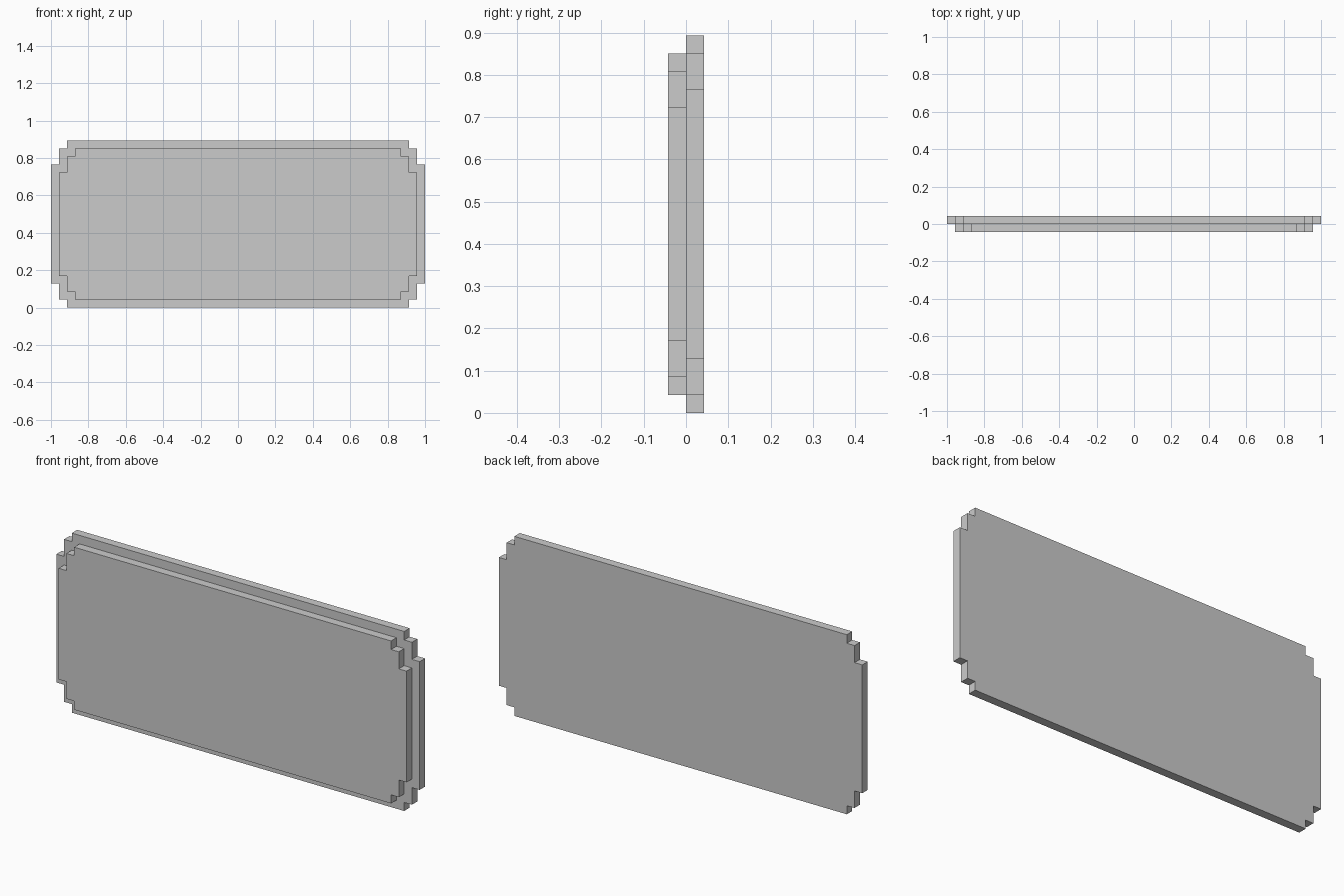
import bpy, bmesh

if "Cube" in bpy.data.objects:
    bpy.data.objects.remove(bpy.data.objects["Cube"])

U = 2 / 47          # one step of the notched corners
MID_Z = 10.5 * U    # panel centre height


def stepped_panel(name, half_w, half_h, y0, y1):
    # One corner quarter of the outline, two stair steps
    q = [(half_w, half_h - 3 * U), (half_w - U, half_h - 3 * U),
         (half_w - U, half_h - U), (half_w - 2 * U, half_h - U),
         (half_w - 2 * U, half_h)]
    # Mirror the quarter round all four corners
    outline = (q + [(-x, z) for x, z in reversed(q)]
               + [(-x, -z) for x, z in q]
               + [(x, -z) for x, z in reversed(q)])
    bm = bmesh.new()
    face = bm.faces.new([bm.verts.new((x, y0, z + MID_Z)) for x, z in outline])
    ext = bmesh.ops.extrude_face_region(bm, geom=[face], use_keep_orig=True)
    moved = [g for g in ext["geom"] if isinstance(g, bmesh.types.BMVert)]
    bmesh.ops.translate(bm, verts=moved, vec=(0, y1 - y0, 0))
    bmesh.ops.recalc_face_normals(bm, faces=bm.faces)
    mesh = bpy.data.meshes.new(name)
    bm.to_mesh(mesh)
    bm.free()
    obj = bpy.data.objects.new(name, mesh)
    bpy.context.collection.objects.link(obj)
    return obj


# Larger back board and the smaller raised board in front of it
stepped_panel("back_panel", 23.5 * U, 10.5 * U, 0, U)
stepped_panel("front_panel", 22.5 * U, 9.5 * U, -U, 0)
